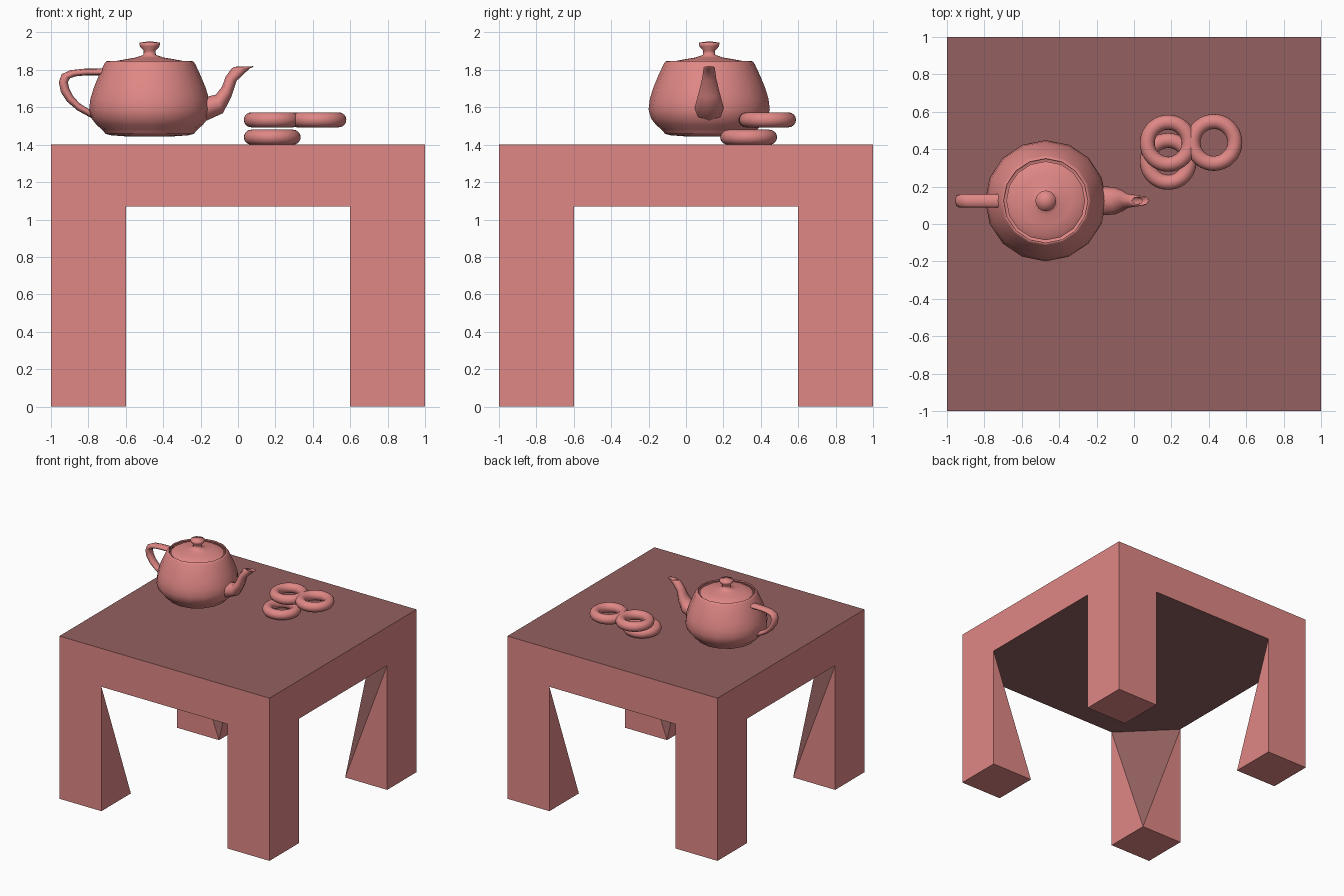
import bpy, bmesh, math
from mathutils import Vector

if "Cube" in bpy.data.objects:
    bpy.data.objects.remove(bpy.data.objects["Cube"])


def material(name, rgb):
    m = bpy.data.materials.new(name)
    m.diffuse_color = (*rgb, 1)
    m.use_nodes = True
    m.node_tree.nodes["Principled BSDF"].inputs["Base Color"].default_value = m.diffuse_color
    return m


PINK = material("salmon pink", (0.74, 0.245, 0.235))
DARK = material("dusky brown red", (0.295, 0.118, 0.117))


def finish(bm, name, smooth, mats=(PINK,)):
    me = bpy.data.meshes.new(name)
    bm.to_mesh(me)
    bm.free()
    for m in mats:
        me.materials.append(m)
    for p in me.polygons:
        p.use_smooth = smooth
    ob = bpy.data.objects.new(name, me)
    bpy.context.collection.objects.link(ob)
    return ob


# Table: one quadrant repeated four times, legs have a slanted inner corner
TOP, UNDER, IN = 1.4, 1.07, 0.6
quadrant = [
    [(0, 0, TOP), (1, 0, TOP), (1, 1, TOP), (0, 1, TOP)],
    [(0, 0, UNDER), (1, 0, UNDER), (1, IN, UNDER), (IN, 1, UNDER), (0, 1, UNDER)],
    [(1, 0, TOP), (1, 1, TOP), (1, 1, 0), (1, IN, 0), (1, IN, UNDER), (1, 0, UNDER)],
    [(0, 1, TOP), (1, 1, TOP), (1, 1, 0), (IN, 1, 0), (IN, 1, UNDER), (0, 1, UNDER)],
    [(1, 1, 0), (1, IN, 0), (IN, IN, 0), (IN, 1, 0)],
    [(1, IN, 0), (IN, IN, 0), (1, IN, UNDER)],
    [(IN, 1, 0), (IN, IN, 0), (IN, 1, UNDER)],
    [(IN, IN, 0), (1, IN, UNDER), (IN, 1, UNDER)],
]
bm = bmesh.new()
for sx in (-1, 1):
    for sy in (-1, 1):
        for face in quadrant:
            bm.faces.new([bm.verts.new((x * sx, y * sy, z)) for x, y, z in face])
bmesh.ops.remove_doubles(bm, verts=bm.verts[:], dist=1e-4)
bmesh.ops.recalc_face_normals(bm, faces=bm.faces[:])
# Dark colour on the top, underside and slanted leg corners
for f in bm.faces:
    if abs(f.normal.z) > 0.1 and f.calc_center_median().z > 0.1:
        f.material_index = 1
bmesh.ops.dissolve_limit(bm, angle_limit=0.01, verts=bm.verts[:],
                         edges=bm.edges[:], delimit={'MATERIAL'})
finish(bm, "table", False, (PINK, DARK))

# Teapot
ORIGIN = Vector((-0.472, 0.124, 1.443))
SCALE = 0.162
STEPS = 4


def bezier(p, t):
    s = 1 - t
    w = (s ** 3, 3 * s * s * t, 3 * s * t * t, t ** 3)
    return [sum(k * q[i] for k, q in zip(w, p)) for i in range(len(p[0]))]


def curve(segments):
    pts = [bezier(segments[0], 0)]
    for seg in segments:
        pts += [bezier(seg, i / STEPS) for i in range(1, STEPS + 1)]
    return pts


def lathe(name, segments):
    bm = bmesh.new()
    vs = [bm.verts.new(ORIGIN + SCALE * Vector((r, 0, z))) for r, z in curve(segments)]
    es = [bm.edges.new(pair) for pair in zip(vs, vs[1:])]
    bmesh.ops.spin(bm, geom=vs + es, cent=ORIGIN, axis=(0, 0, 1),
                   angle=math.tau, steps=16)
    bmesh.ops.remove_doubles(bm, verts=bm.verts[:], dist=1e-4)
    bmesh.ops.recalc_face_normals(bm, faces=bm.faces[:])
    return finish(bm, name, True)


def tube(name, side_a, side_b):
    """Loft rounded rings between two side curves of (x, z, width)."""
    bm = bmesh.new()
    rings = []
    for a, b in zip(curve(side_a), curve(side_b)):
        ring = []
        for k in range(8):
            u = k / 4 if k <= 4 else (8 - k) / 4
            y = 3 * u * (1 - u) * a[2] * (1 if k <= 4 else -1)
            m = u * u * (3 - 2 * u)
            ring.append(bm.verts.new(ORIGIN + SCALE * Vector(
                (a[0] + (b[0] - a[0]) * m, y, a[1] + (b[1] - a[1]) * m))))
        rings.append(ring)
    for r, s in zip(rings, rings[1:]):
        for k in range(8):
            j = (k + 1) % 8
            bm.faces.new((r[k], r[j], s[j], s[k]))
    bmesh.ops.recalc_face_normals(bm, faces=bm.faces[:])
    return finish(bm, name, True)


lathe("teapot_body", [
    [(1.4, 2.4), (1.3375, 2.53), (1.4375, 2.53), (1.5, 2.4)],
    [(1.5, 2.4), (1.75, 1.875), (2, 1.35), (2, 0.9)],
    [(2, 0.9), (2, 0.45), (1.5, 0.225), (1.5, 0.15)],
    [(1.5, 0.15), (1.5, 0.075), (1.425, 0), (0, 0)]])
lathe("teapot_lid", [
    [(0, 3.15), (0.8, 3.15), (0, 2.85), (0.2, 2.7)],
    [(0.2, 2.7), (0.4, 2.55), (1.3, 2.55), (1.3, 2.4)]])
tube("teapot_handle",
     [[(-1.5, 2.25, 0.3), (-2.5, 2.25, 0.3), (-3, 2.25, 0.3), (-3, 1.8, 0.3)],
      [(-3, 1.8, 0.3), (-3, 1.35, 0.3), (-2.65, 0.94, 0.3), (-1.9, 0.6, 0.3)]],
     [[(-1.6, 2.025, 0.3), (-2.3, 2.025, 0.3), (-2.7, 2.025, 0.3), (-2.7, 1.8, 0.3)],
      [(-2.7, 1.8, 0.3), (-2.7, 1.575, 0.3), (-2.5, 1.125, 0.3), (-2, 0.9, 0.3)]])
tube("teapot_spout",
     [[(1.7, 0.45, 0.66), (3.1, 0.675, 0.66), (2.4, 1.875, 0.25), (3.3, 2.25, 0.25)],
      [(3.3, 2.25, 0.25), (3.525, 2.34, 0.25), (3.45, 2.36, 0.15), (3.2, 2.25, 0.15)]],
     [[(1.7, 1.275, 0.66), (2.6, 1.275, 0.66), (2.3, 1.95, 0.25), (2.7, 2.25, 0.25)],
      [(2.7, 2.25, 0.25), (2.8, 2.325, 0.25), (2.9, 2.325, 0.15), (2.8, 2.25, 0.15)]])

# Three ring doughnuts beside the teapot
for name, loc in (("lower_doughnut", (0.183, 0.335, 1.44)),
                  ("upper_doughnut", (0.183, 0.432, 1.533)),
                  ("side_doughnut", (0.427, 0.436, 1.533))):
    bpy.ops.mesh.primitive_torus_add(location=loc, major_radius=0.112, minor_radius=0.04,
                                     major_segments=40, minor_segments=16)
    ob = bpy.context.object
    ob.name = name
    ob.data.materials.append(PINK)
    bpy.ops.object.shade_smooth()
